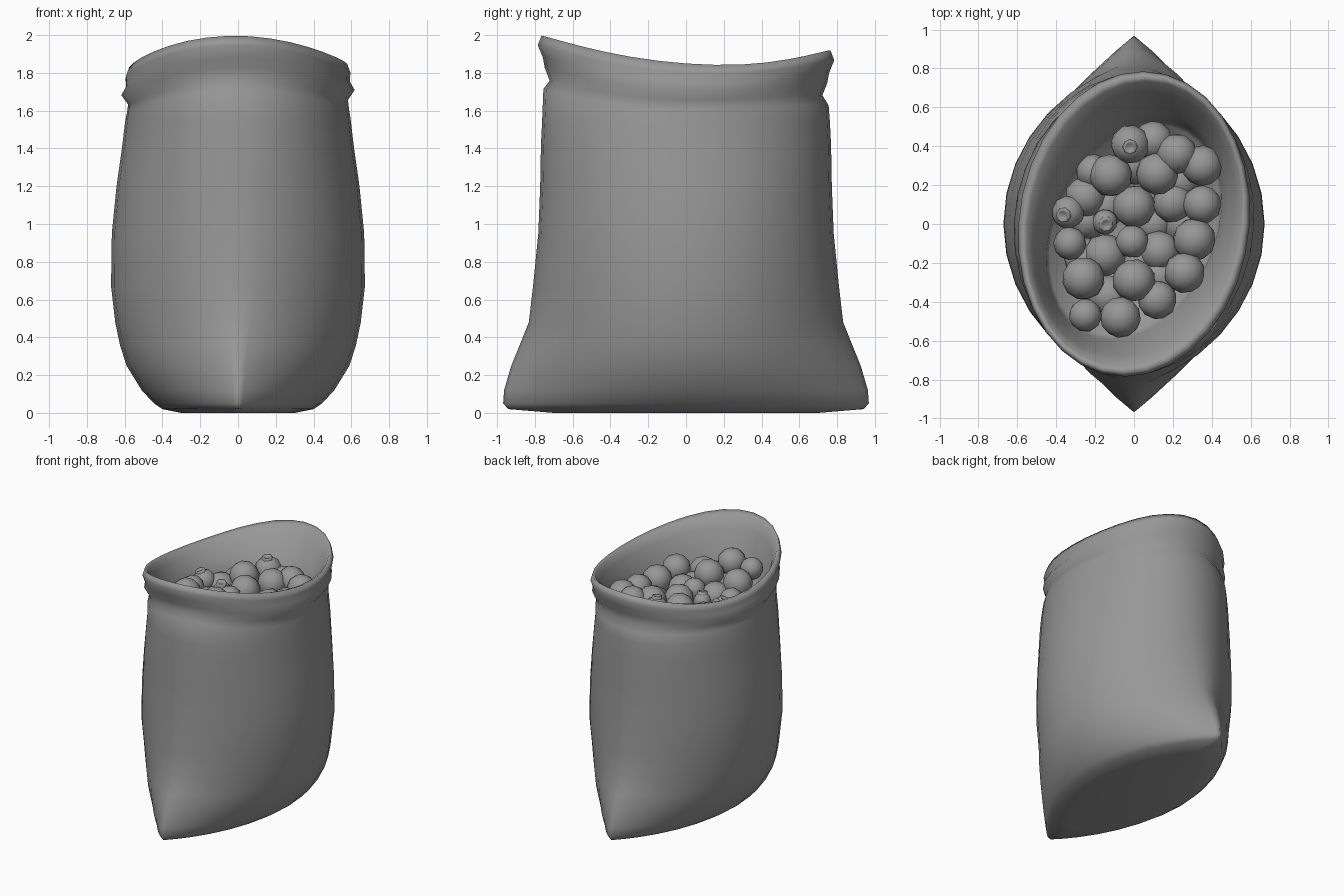
import bpy, bmesh, math, random
from mathutils import Vector, Matrix

if "Cube" in bpy.data.objects:
    bpy.data.objects.remove(bpy.data.objects["Cube"])

random.seed(4)
SEG = 32

grey = bpy.data.materials.new("plain grey")
grey.diffuse_color = (0.31, 0.31, 0.31, 1)
grey.use_nodes = True
grey.node_tree.nodes["Principled BSDF"].inputs["Base Color"].default_value = grey.diffuse_color


def finish(bm, name):
    bmesh.ops.recalc_face_normals(bm, faces=bm.faces)
    for f in bm.faces:
        f.smooth = True
    me = bpy.data.meshes.new(name)
    bm.to_mesh(me)
    bm.free()
    me.materials.append(grey)
    ob = bpy.data.objects.new(name, me)
    bpy.context.collection.objects.link(ob)
    return ob


# height of the wavy mouth of the sack, slightly lower on the left
def crest(x, y):
    return 1.825 + 0.03 * x + (0.185 if y < 0.2 else 0.29) * (y - 0.2) ** 2


# height of the groove under the cuff
def groove(x, y):
    return 1.645 + 0.02 * x + (0.22 if y < 0 else 0.07) * y * y


# lens section: q = 1 gives pointed ends, q = 0.5 an ellipse
def section(a, b, q, shear=0.0, cy=0.0):
    pts = []
    for i in range(SEG):
        t = 2 * math.pi * i / SEG
        c, s = math.cos(t), math.sin(t)
        x = math.copysign(a * abs(c) ** (2 * q), c)
        y = b * s
        pts.append((x + shear * y, y + cy))
    return pts


# body rings: height, half width, half length, pointedness
body = [(0.0, 0.30, 0.70, 0.85), (0.02, 0.40, 0.94, 0.9), (0.05, 0.445, 0.968, 0.9),
        (0.12, 0.51, 0.963, 0.88), (0.25, 0.59, 0.925, 0.82), (0.36, 0.625, 0.88, 0.75),
        (0.48, 0.65, 0.832, 0.68), (0.67, 0.672, 0.81, 0.61), (0.95, 0.668, 0.782, 0.56),
        (1.2, 0.643, 0.772, 0.53), (1.42, 0.612, 0.768, 0.5), (1.54, 0.598, 0.762, 0.5)]
# folded cuff: blend from groove to crest, half width, half length, shear
cuff = [(-0.25, 0.588, 0.755, 0.02), (0.0, 0.582, 0.722, 0.03), (0.27, 0.618, 0.748, 0.04),
        (0.5, 0.592, 0.758, 0.05), (0.75, 0.595, 0.785, 0.06), (1.0, 0.577, 0.765, 0.07),
        (0.95, 0.55, 0.735, 0.09), (0.68, 0.515, 0.68, 0.13)]
# inner wall: height, half width, half length, shear
inner = [(1.69, 0.465, 0.60, 0.19), (1.60, 0.435, 0.565, 0.21), (1.48, 0.42, 0.54, 0.21)]

# sack: one continuous skin from base, over the cuff, down to the filling
bm = bmesh.new()
rings = []
for z, a, b, q in body:
    rings.append([bm.verts.new((x, y, z)) for x, y in section(a, b, q)])
for t, a, b, k in cuff:
    rings.append([bm.verts.new((x, y, groove(x, y) * (1 - t) + crest(x, y) * t))
                  for x, y in section(a, b, 0.5, k)])
for z, a, b, k in inner:
    rings.append([bm.verts.new((x, y, z)) for x, y in section(a, b, 0.5, k, -0.03)])
for r0, r1 in zip(rings, rings[1:]):
    for i in range(SEG):
        j = (i + 1) % SEG
        bm.faces.new((r0[i], r0[j], r1[j], r1[i]))
for ring, z in ((rings[0], 0.0), (rings[-1], 1.48)):
    mid = bm.verts.new((0, 0, z))
    for i in range(SEG):
        bm.faces.new((ring[i], ring[(i + 1) % SEG], mid))
finish(bm, "sack")

# round fruit filling the mouth: x, y, radius
fruit = [(-.02, .41, .10), (.10, .43, .10), (.22, .36, .105), (.35, .30, .105), (-.12, .25, .11),
         (.12, .26, .11), (-.21, .27, .09), (-.25, .14, .105), (-.34, .06, .085), (0, .09, .11),
         (.20, .11, .105), (.35, .10, .10), (-.15, .01, .065), (-.33, -.10, .085),
         (-.15, -.16, .11), (-.01, -.09, .085), (.13, -.14, .105), (.31, -.08, .11),
         (.26, -.25, .105), (0, -.29, .11), (.12, -.39, .10), (-.26, -.28, .11),
         (-.07, -.48, .105), (-.25, -.47, .085)]
low = {1, 6, 10, 7, 16, 20, 14}
crowned = {0: (0, -.15), 8: (-.3, -.2), 12: (.1, -.2)}
# deeper fruit that shows through the gaps
deep = [(-.13, -.37, .11), (.13, -.27, .11), (-.15, .09, .11), (.25, 0, .11), (.23, .22, .11),
        (.02, -.19, .1), (-.25, -.18, .11), (0, .31, .11), (.1, 0, .1), (-.24, .02, .1)]

for n, (x, y, r) in enumerate(fruit + deep):
    bm = bmesh.new()
    z = 1.61 + (0.12 * y if y > 0 else -0.22 * y)
    if n in low:
        z -= 0.06
    if n >= len(fruit):
        z -= 0.12
    spin = Matrix.Rotation(random.uniform(0, 6), 4, Vector((1, random.random(), 1)))
    bmesh.ops.create_icosphere(bm, subdivisions=2, radius=r * 1.01,
                               matrix=Matrix.Translation((x, y, z)) @ spin)
    if n in crowned:
        # small cup-shaped crown on the fruit
        axis = Vector((*crowned[n], 1)).normalized()
        m = (Matrix.Translation(Vector((x, y, z)) + axis * r)
             @ axis.to_track_quat('Z', 'Y').to_matrix().to_4x4())
        rows = [[bm.verts.new(m @ Vector((rad * math.cos(i * math.pi / 4),
                                          rad * math.sin(i * math.pi / 4), h)))
                 for i in range(8)] for rad, h in ((.04, -.02), (.036, .008), (.026, .008), (.018, 0))]
        for a, b in zip(rows, rows[1:]):
            for i in range(8):
                bm.faces.new((a[i], a[(i + 1) % 8], b[(i + 1) % 8], b[i]))
        bm.faces.new(rows[-1])
    finish(bm, f"fruit_{n + 1}")
